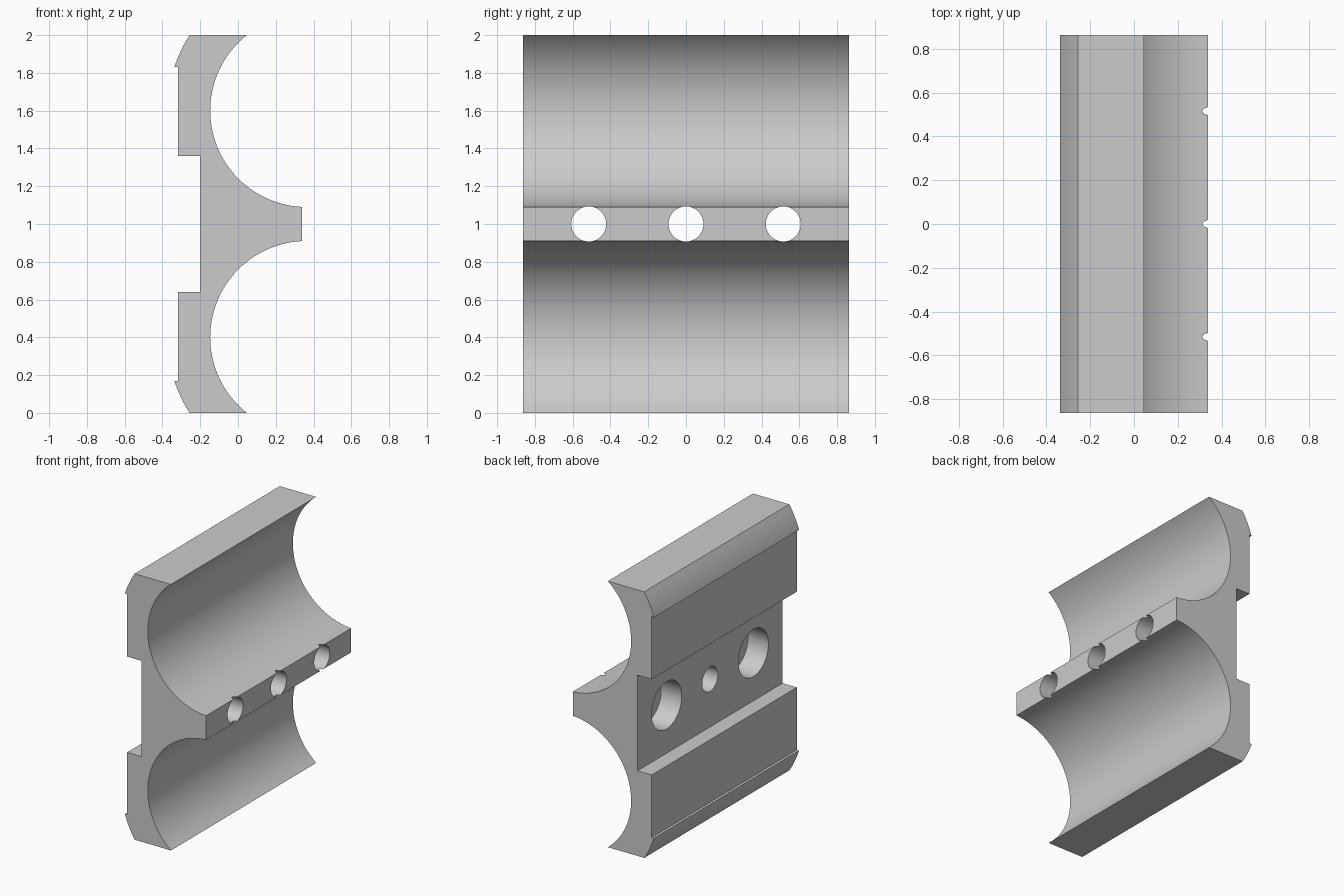
import bpy, bmesh, math
from mathutils import Matrix, Vector

cube = bpy.data.objects.get("Cube")
if cube:
    bpy.data.objects.remove(cube, do_unlink=True)

HALF_LEN = 0.862          # half length along y
MID = 1.0                 # mirror height
AXIS = Vector((0.363, 0.6))   # groove axis, height measured from MID
GROOVE_R, RIM_R = 0.51, 0.737
TIP_X, WEB_X, PAD_X = 0.338, -0.2, -0.318

grey = bpy.data.materials.new("plain grey")
grey.use_nodes = True
grey.diffuse_color = (0.6, 0.6, 0.6, 1)
grey.node_tree.nodes["Principled BSDF"].inputs["Base Color"].default_value = (0.6, 0.6, 0.6, 1)


def arc(radius, start, end, steps):
    """Points on a circle about the groove axis."""
    angles = [start + (end - start) * i / steps for i in range(steps + 1)]
    return [(AXIS.x + radius * math.cos(a), AXIS.y + radius * math.sin(a)) for a in angles]


def make_object(name, bm):
    mesh = bpy.data.meshes.new(name)
    bmesh.ops.recalc_face_normals(bm, faces=bm.faces)
    bm.to_mesh(mesh)
    bm.free()
    mesh.materials.append(grey)
    obj = bpy.data.objects.new(name, mesh)
    bpy.context.collection.objects.link(obj)
    return obj


# Upper half of the cross-section, from the tip round to the web
tip_angle = 2 * math.pi - math.acos((TIP_X - AXIS.x) / GROOVE_R)
top_angle = math.pi - math.asin((1 - AXIS.y) / GROOVE_R)
rim_top = math.pi - math.asin((1 - AXIS.y) / RIM_R)
rim_low = math.pi - math.asin(0.23 / RIM_R)
half = arc(GROOVE_R, tip_angle, top_angle, 48)
half += arc(RIM_R, rim_top, rim_low, 8)
half += [(PAD_X, 0.83), (PAD_X, 0.36), (WEB_X, 0.36)]
section = half + [(x, -z) for x, z in reversed(half)]

# Body extruded along y
bm = bmesh.new()
face = bm.faces.new([bm.verts.new((x, -HALF_LEN, MID + z)) for x, z in section])
ext = bmesh.ops.extrude_face_region(bm, geom=[face])
moved = [v for v in ext["geom"] if isinstance(v, bmesh.types.BMVert)]
bmesh.ops.translate(bm, verts=moved, vec=(0, 2 * HALF_LEN, 0))
body = make_object("double_groove_clamp_body", bm)


def drill(name, y, radius, x0, x1):
    """Cut a round hole along x through the body."""
    cutter_bm = bmesh.new()
    place = Matrix.Translation(((x0 + x1) / 2, y, MID)) @ Matrix.Rotation(math.pi / 2, 4, "Y")
    bmesh.ops.create_cone(cutter_bm, cap_ends=True, segments=48, radius1=radius,
                          radius2=radius, depth=x1 - x0, matrix=place)
    cutter = make_object(name, cutter_bm)
    cutter.hide_render = True
    mod = body.modifiers.new(name, "BOOLEAN")
    mod.operation, mod.solver, mod.object = "DIFFERENCE", "EXACT", cutter
    bpy.context.view_layer.objects.active = body
    bpy.ops.object.modifier_apply(modifier=name)
    bpy.data.objects.remove(cutter, do_unlink=True)


# Three through holes, the outer two with counterbores at the back
for y in (-0.515, 0, 0.515):
    drill("screw_hole", y, 0.0927, -0.5, 0.5)
    if y:
        drill("counterbore", y, 0.178, -0.5, WEB_X + 0.17)

# Smooth curved walls, keep edges sharp
bpy.ops.object.select_all(action="DESELECT")
body.select_set(True)
bpy.context.view_layer.objects.active = body
bpy.ops.object.shade_smooth_by_angle(angle=math.radians(25))
